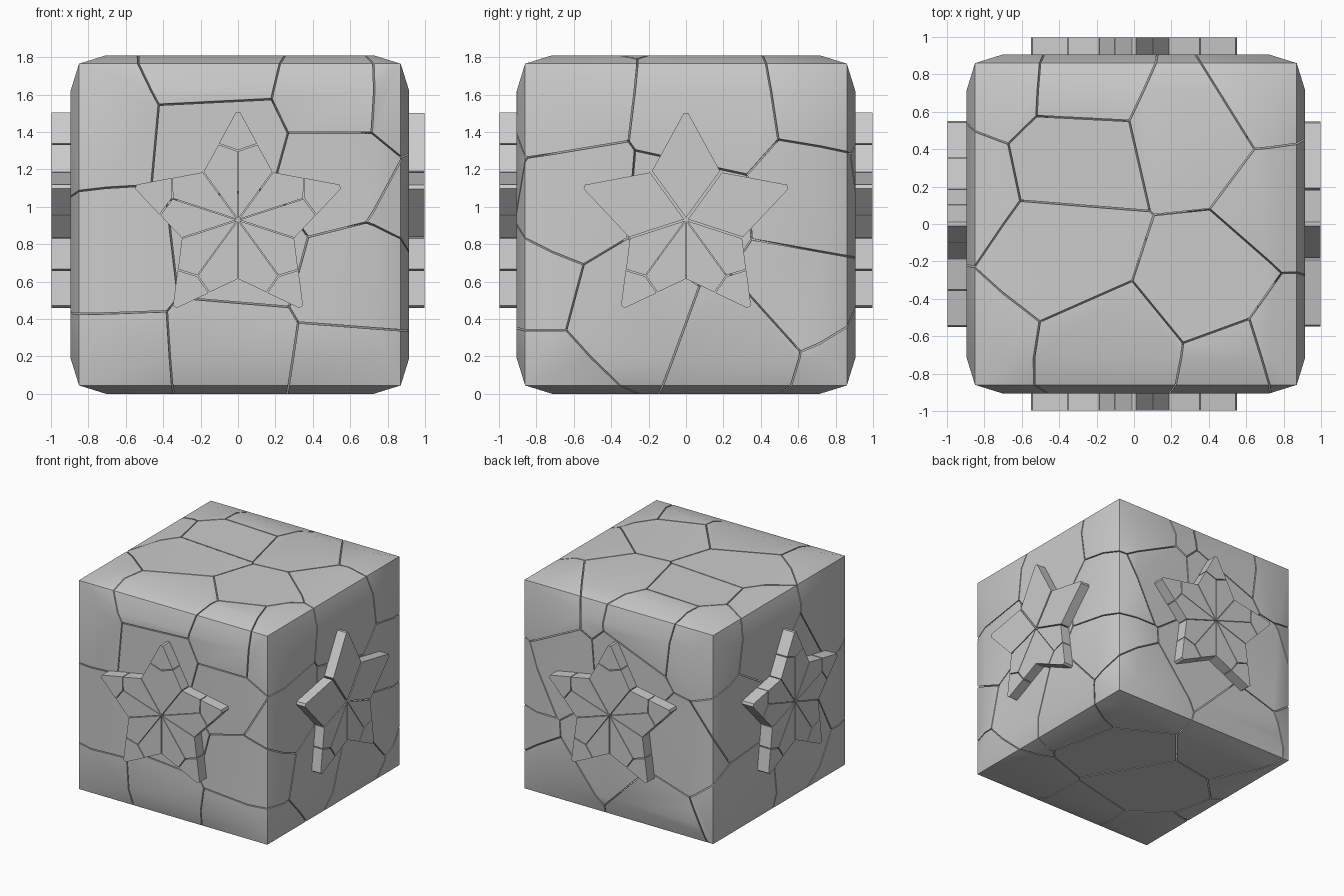
import bpy, bmesh, math
from mathutils import Vector, Matrix

if "Cube" in bpy.data.objects:
    bpy.data.objects.remove(bpy.data.objects["Cube"])

CENTRE = Vector((0.01, 0.0, 0.905))
GAP = 0.004


def add_object(name, bm, smooth=None):
    bmesh.ops.recalc_face_normals(bm, faces=bm.faces)
    me = bpy.data.meshes.new(name)
    bm.to_mesh(me)
    bm.free()
    ob = bpy.data.objects.new(name, me)
    bpy.context.collection.objects.link(ob)
    if smooth:
        bpy.ops.object.select_all(action='DESELECT')
        ob.select_set(True)
        bpy.context.view_layer.objects.active = ob
        bpy.ops.object.shade_smooth_by_angle(angle=math.radians(smooth))
    return ob


# Pillow-sided block: raised plateau on each face, crisp edges between faces
def block():
    bm = bmesh.new()
    s = (-1, 1)
    for a in s:
        for b in s:
            for c in s:
                bm.verts.new(CENTRE + Vector((a, b, c)) * 0.86)
                for axis in range(3):
                    p = Vector((a, b, c)) * 0.715
                    p[axis] = (a, b, c)[axis] * 0.905
                    bm.verts.new(CENTRE + p)
    hull = bmesh.ops.convex_hull(bm, input=bm.verts)
    bmesh.ops.dissolve_limit(bm, angle_limit=0.02, verts=bm.verts, edges=bm.edges)
    return bm


# Crack centres, grouped by side
SEEDS = [
    (-.70, .78, 1.6), (-.28, .76, 1.65), (.27, .5, 1.6), (.72, .78, 1.6),
    (-.30, .37, 1.65), (-.87, .25, 1.5), (-.34, -.13, 1.6), (-.72, -.62, 1.4),
    (-.08, -.72, 1.74), (.36, -.36, 1.6), (.78, .12, 1.5), (.84, -.7, 1.6),
    (.52, -.8, 1.62), (-.06, -.78, 1.34), (.52, -.78, 1.18), (.66, -.75, .62),
    (-.68, -.75, .72), (-.66, -.72, .16), (-.05, -.75, .2), (.62, -.74, .1),
    (.0, -.8, .8), (.8, -.6, 1.0), (.8, -.3, .5), (.78, .3, .28),
    (.8, .68, 1.0), (.8, .6, .55), (.8, .0, .95),
    (-.8, -.15, 1.1), (-.8, .55, 1.0), (-.8, -.25, .45), (-.8, .5, .35),
    (.5, .8, 1.15), (-.1, .8, 1.2), (-.55, .8, .8), (.1, .8, .6),
    (.6, .75, .2), (-.35, .75, .15), (-.2, -.1, .1), (.3, .2, .1)]


# Break the block into cells, each cut back slightly to leave a crack
def cracked_block():
    seeds = [Vector(p) for p in SEEDS]
    source = block()
    out = bmesh.new()
    for s in seeds:
        cell = source.copy()
        for o in sorted(seeds, key=lambda q: (q - s).length):
            if o is s:
                continue
            n = (o - s).normalized()
            r = bmesh.ops.bisect_plane(
                cell, geom=cell.verts[:] + cell.edges[:] + cell.faces[:], dist=1e-6,
                plane_co=(s + o) / 2 - n * GAP, plane_no=n, clear_outer=True)
            rim = [e for e in r['geom_cut'] if isinstance(e, bmesh.types.BMEdge) and e.is_boundary]
            if rim:
                bmesh.ops.holes_fill(cell, edges=rim, sides=0)
        cell.verts.index_update()
        vs = [out.verts.new(v.co) for v in cell.verts]
        for f in cell.faces:
            out.faces.new([vs[v.index] for v in f.verts])
        cell.free()
    source.free()
    return add_object("cracked_block", out, 30)


def prism(bm, pts, turn):
    mid = sum(pts, Vector((0, 0))) / len(pts)
    rings = []
    for d in (0.84, 0.997):
        rings.append([bm.verts.new(turn @ Vector((q.x, -d, 0.93 + q.y)))
                      for q in (mid + (p - mid) * 0.972 for p in pts)])
    n = len(pts)
    bm.faces.new(rings[0])
    bm.faces.new(rings[1])
    for i in range(n):
        j = (i + 1) % n
        bm.faces.new((rings[0][i], rings[0][j], rings[1][j], rings[1][i]))


# Five-armed star; split arms become two halves and a tip
def star(name, quarter, whole=()):
    bm = bmesh.new()
    turn = Matrix.Rotation(quarter * math.pi / 2, 3, 'Z')
    for arm in range(5):
        rot = Matrix.Rotation(-arm * math.tau / 5, 2)
        ir, ang = 0.318, math.pi / 5
        c, join = Vector((0, 0)), Vector((0, 0.37))
        inner = Vector((ir * math.sin(ang), ir * math.cos(ang)))
        tip = [Vector((0.024, 0.555)), Vector((0.012, 0.577))]
        side = inner.lerp(tip[0], 0.5)
        flip = lambda v: Vector((-v.x, v.y))
        if arm in whole:
            parts = [[c, inner] + tip + [flip(tip[1]), flip(tip[0]), flip(inner)]]
        else:
            half = [c, inner, side, join]
            parts = [half, [flip(v) for v in half],
                     [join, side] + tip + [flip(tip[1]), flip(tip[0]), flip(side)]]
        for p in parts:
            prism(bm, [rot @ v for v in p], turn)
    return add_object(name, bm)


cracked_block()
star("front_star", 0)
star("right_star", 1, whole=(0, 1, 4))
star("back_star", 2)
star("left_star", 3)
